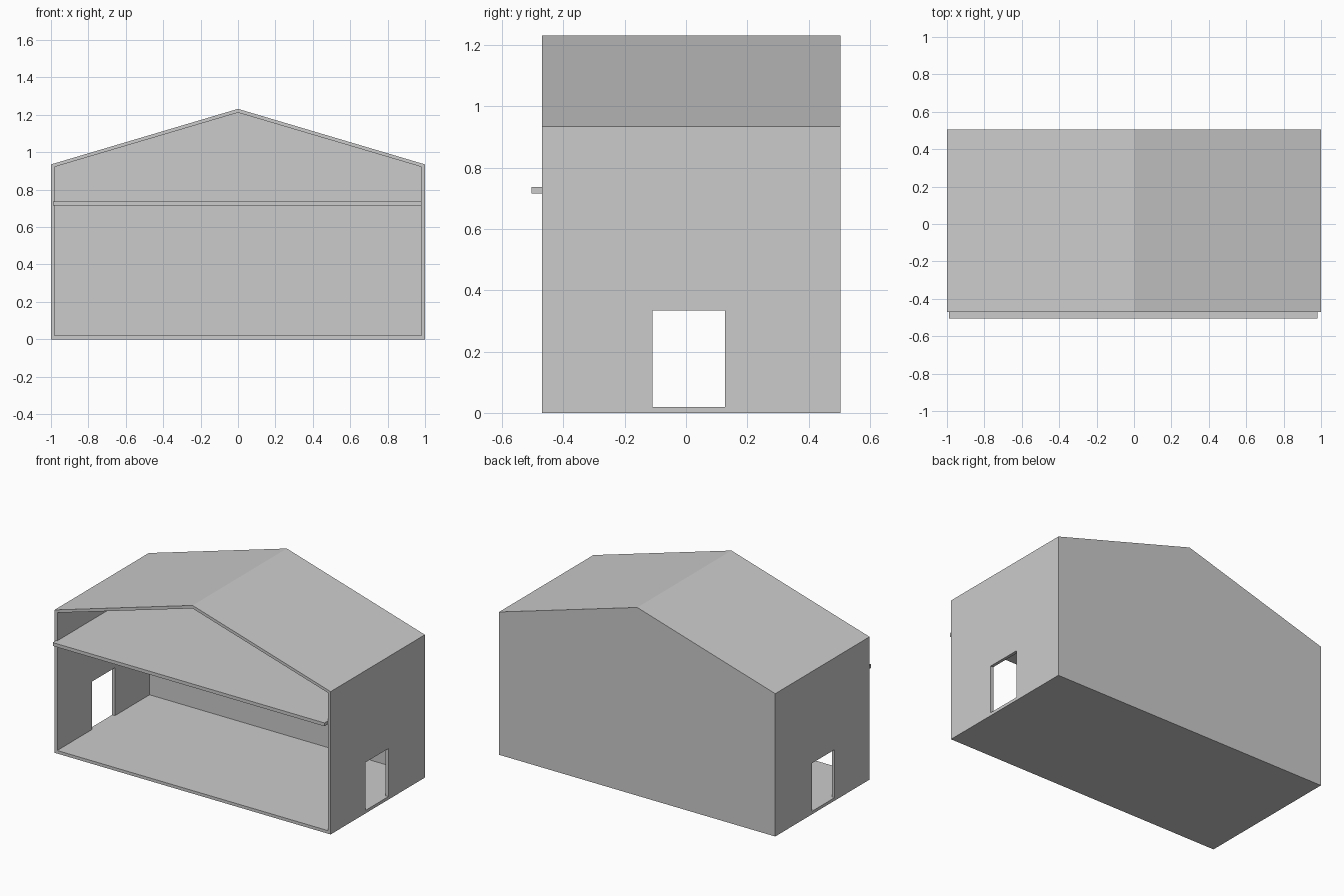
import bpy, bmesh

if "Cube" in bpy.data.objects:
    bpy.data.objects.remove(bpy.data.objects["Cube"])

FRONT, BACK, T = -0.47, 0.505, 0.02


def prism(name, profile, y0, y1):
    """Extrude an (x, z) outline along y."""
    bm = bmesh.new()
    face = bm.faces.new([bm.verts.new((x, y0, z)) for x, z in profile])
    ext = bmesh.ops.extrude_face_region(bm, geom=[face])
    verts = [g for g in ext["geom"] if isinstance(g, bmesh.types.BMVert)]
    bmesh.ops.translate(bm, verts=verts, vec=(0, y1 - y0, 0))
    bmesh.ops.recalc_face_normals(bm, faces=bm.faces[:])
    mesh = bpy.data.meshes.new(name)
    bm.to_mesh(mesh)
    bm.free()
    obj = bpy.data.objects.new(name, mesh)
    bpy.context.collection.objects.link(obj)
    return obj


def box(name, x0, x1, y0, y1, z0, z1):
    return prism(name, [(x0, z0), (x1, z0), (x1, z1), (x0, z1)], y0, y1)


def gable(w, base, eave, ridge):
    return [(-w, base), (w, base), (w, eave), (0, ridge), (-w, eave)]


def cut(target, cutter):
    """Subtract the cutter, bake the result and remove the cutter."""
    cutter.hide_render = True
    mod = target.modifiers.new("cut", 'BOOLEAN')
    mod.operation = 'DIFFERENCE'
    mod.solver = 'EXACT'
    mod.object = cutter
    bpy.context.view_layer.update()
    dg = bpy.context.evaluated_depsgraph_get()
    mesh = bpy.data.meshes.new_from_object(target.evaluated_get(dg))
    target.modifiers.clear()
    target.data = mesh
    bpy.data.objects.remove(cutter, do_unlink=True)


# House shell: gabled block hollowed from the open front
shell = prism("house_shell", gable(1.0, 0.0, 0.935, 1.232), FRONT, BACK)
cut(shell, prism("room_cutter", gable(1.0 - T, T, 0.922, 1.212), FRONT - 0.1, BACK - T))

# Matching doorways in both side walls
cut(shell, box("door_cutter", -1.2, 1.2, -0.11, 0.127, T, 0.334))

# Upper floor, projecting past the front edge
box("upper_floor", -0.988, 0.98, -0.505, BACK - T, 0.716, 0.738)
